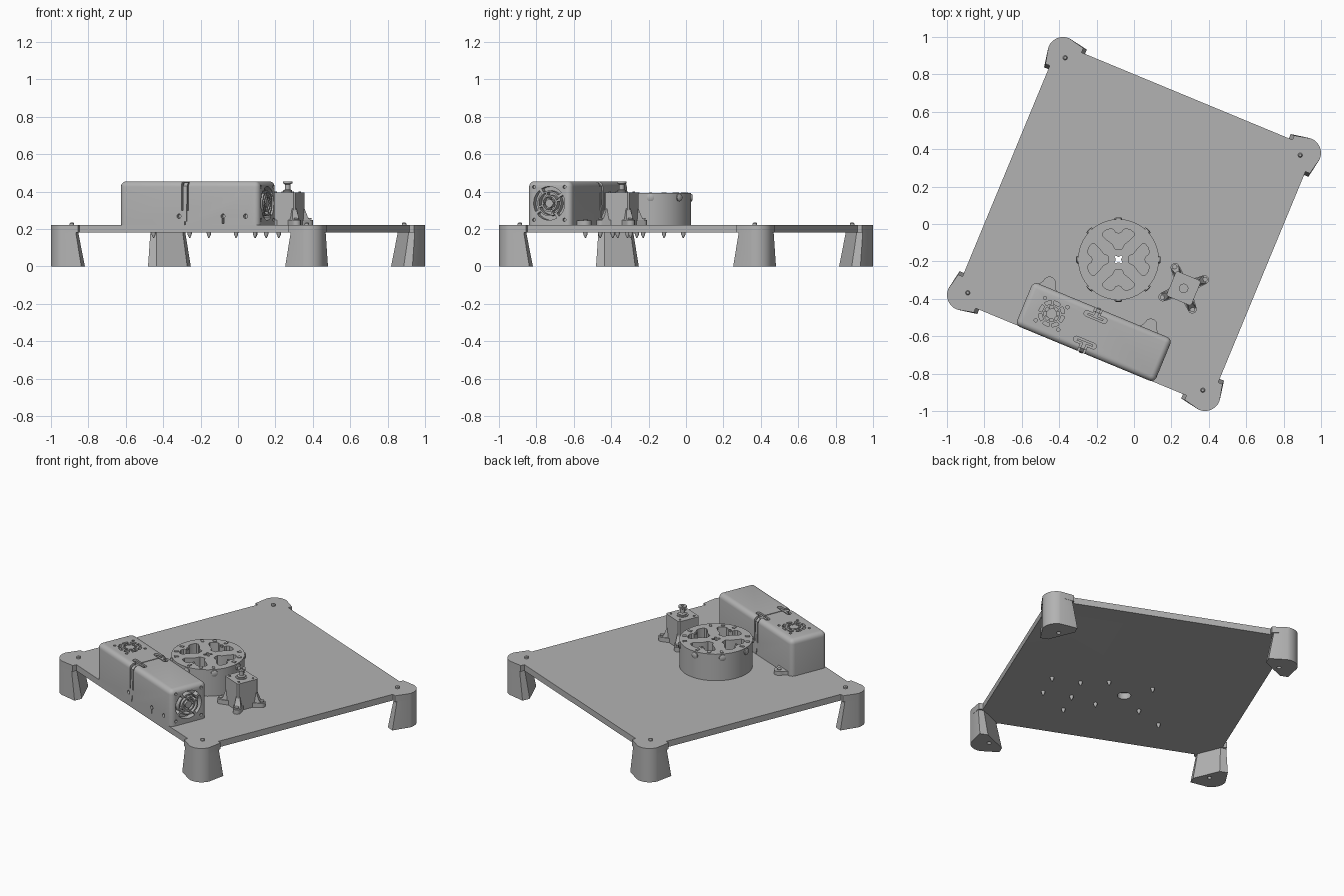
import bpy, bmesh
from math import sin, cos, pi, radians
from mathutils import Matrix, Vector

if "Cube" in bpy.data.objects:
    bpy.data.objects.remove(bpy.data.objects["Cube"], do_unlink=True)

grey = bpy.data.materials.new("plain grey")
grey.use_nodes = True
grey.diffuse_color = (0.45, 0.45, 0.45, 1)
grey.node_tree.nodes["Principled BSDF"].inputs["Base Color"].default_value = grey.diffuse_color

ROT = Matrix.Rotation(radians(-22.5), 4, "Z")           # whole assembly is turned
SIDE = Matrix(((0, 0, 1, 0), (1, 0, 0, 0), (0, 1, 0, 0), (0, 0, 0, 1)))
FRONT = Matrix.Rotation(pi / 2, 4, "X")
parts = []


def T(x, y, z=0):
    return Matrix.Translation((x, y, z))


def turn(a):
    return Matrix.Rotation(a, 4, "Z")


def finish(name, bm, m):
    bmesh.ops.transform(bm, matrix=m, verts=bm.verts)
    bmesh.ops.recalc_face_normals(bm, faces=bm.faces)
    mesh = bpy.data.meshes.new(name)
    bm.to_mesh(mesh)
    bm.free()
    mesh.materials.clear()
    mesh.materials.append(grey)
    ob = bpy.data.objects.new(name, mesh)
    bpy.context.collection.objects.link(ob)
    parts.append(ob)
    return ob


def loft(name, sections, m=ROT):
    """Solid through equal-length outlines given as (outline, z)."""
    bm = bmesh.new()
    rings = [[bm.verts.new((x, y, z)) for x, y in loop] for loop, z in sections]
    n = len(rings[0])
    for a, b in zip(rings, rings[1:]):
        for i in range(n):
            bm.faces.new((a[i], a[(i + 1) % n], b[(i + 1) % n], b[i]))
    bm.faces.new(rings[0])
    bm.faces.new(rings[-1])
    return finish(name, bm, m)


def prism(name, loops, z0, z1, m=ROT):
    """Extruded outline; nested loops become holes."""
    cu = bpy.data.curves.new(name, "CURVE")
    cu.dimensions, cu.fill_mode, cu.extrude = "2D", "BOTH", (z1 - z0) / 2
    for loop in loops:
        sp = cu.splines.new("POLY")
        sp.points.add(len(loop) - 1)
        for p, (x, y) in zip(sp.points, loop):
            p.co = (x, y, 0, 1)
        sp.use_cyclic_u = True
    tmp = bpy.data.objects.new("outline", cu)
    bpy.context.collection.objects.link(tmp)
    mesh = bpy.data.meshes.new_from_object(tmp.evaluated_get(bpy.context.evaluated_depsgraph_get()))
    bm = bmesh.new()
    bm.from_mesh(mesh)
    bmesh.ops.remove_doubles(bm, verts=bm.verts, dist=1e-5)
    bpy.data.objects.remove(tmp, do_unlink=True)
    bpy.data.curves.remove(cu)
    bpy.data.meshes.remove(mesh)
    return finish(name, bm, m @ T(0, 0, (z0 + z1) / 2))


def arc(r, a0=0, a1=2 * pi, n=32, c=(0, 0), closed=True):
    k = n if closed else n - 1
    return [(c[0] + r * cos(a0 + (a1 - a0) * i / k), c[1] + r * sin(a0 + (a1 - a0) * i / k)) for i in range(n)]


def rect(x0, x1, y0, y1):
    return [(x0, y0), (x1, y0), (x1, y1), (x0, y1)]


def cyl(name, levels, m=ROT, n=24):
    return loft(name, [(arc(r, n=n), z) for r, z in levels], m)


def slots(rings, count, gap, c=(0, 0)):
    """Concentric arc slots of a fan grille."""
    out = []
    for k, (r0, r1) in enumerate(rings):
        for i in range(count):
            a0, a1 = (2 * pi * (i + t) / count + 0.3 * k for t in (gap, 1 - gap))
            out.append(arc(r0, a0, a1, 8, c, False) + arc(r1, a1, a0, 8, c, False))
    return out


def carve(ob, cutters):
    for c in cutters:
        mod = ob.modifiers.new("cut", "BOOLEAN")
        mod.operation, mod.solver, mod.object = "DIFFERENCE", "EXACT", c
    mesh = bpy.data.meshes.new_from_object(ob.evaluated_get(bpy.context.evaluated_depsgraph_get()))
    ob.modifiers.clear()
    ob.data = mesh
    for c in cutters:
        parts.remove(c)
        bpy.data.objects.remove(c, do_unlink=True)


# Base plate with a rounded ear at each corner
def corner(end, edge):
    half = [(end, edge), (end, 0.765)]
    return half + arc(0.085, pi / 2, 0, 10, (0.70, 0.70), False) + [(y, x) for x, y in reversed(half)]


DRUM = (-0.083, -0.19)
outline = []
for k in range(4):
    q = Matrix.Rotation(-k * pi / 2, 2)
    outline += [tuple(q @ Vector(p)) for p in corner(0.61, 0.74)]
hub = ROT.inverted() @ Vector((*DRUM, 0))
prism("base_plate", [outline, arc(0.04, c=(hub.x, hub.y))], 0.18, 0.22)

# Corner legs, slightly wider at the floor
for k in range(4):
    m = ROT @ turn(k * pi / 2)
    leg = loft("leg", [(corner(0.59, 0.715), 0), (corner(0.622, 0.73), 0.1805)], m)
    carve(leg, [cyl("cutter", [(0.013, -0.1), (0.013, 0.05)], m @ T(0.68, 0.68), 16)])
    cyl("leg_screw", [(0.012, 0.215), (0.012, 0.229), (0.007, 0.234)], m @ T(0.68, 0.68), 16)


def fixing(m, z):
    """Screw head at height z and its tip under the plate."""
    cyl("screw_head", [(0.013, z), (0.013, z + 0.008)], m, 16)
    cyl("screw_tip", [(0.012, 0.18), (0.011, 0.17), (0.003, 0.152)], m, 12)


# Long housing with rounded edges
FACE, BACK, TOP = -0.742, -0.49, 0.455
bm = bmesh.new()
bmesh.ops.create_cube(bm, size=1)
bmesh.ops.transform(bm, verts=bm.verts, matrix=T(0.0225, (FACE + BACK) / 2, (0.22 + TOP) / 2)
                    @ Matrix.Diagonal((0.805, BACK - FACE, TOP - 0.22, 1)))
bmesh.ops.bevel(bm, geom=[e for e in bm.edges if max(v.co.z for v in e.verts) > 0.3],
                offset=0.03, segments=5, profile=0.5, affect="EDGES")
housing = finish("housing", bm, ROT)

# Seam, grilles, latch slots and keyholes cut into the housing
FAN, FAN2 = (-0.223, -0.612), (-0.616, 0.337)
cuts = [prism("cutter", [rect(-0.9, -0.3, 0, 0.6), rect(FACE + 0.008, BACK - 0.008, 0.1, TOP - 0.008)],
              -0.003, 0.003, ROT @ SIDE),
        prism("cutter", slots([(0.028, 0.042), (0.052, 0.07)], 8, 0.14, FAN), 0.42, 0.5),
        prism("cutter", slots([(0.022, 0.036), (0.045, 0.06), (0.068, 0.09)], 4, 0.06, FAN2),
              0.39, 0.5, ROT @ SIDE)]
cuts.append(prism("cutter", [arc(0.009, n=12, c=(FAN[0] + x, FAN[1] + y)) for x in (-.065, .065)
                             for y in (-.065, .065)], 0.44, 0.5))
cuts.append(prism("cutter", [arc(0.009, n=12, c=(FAN2[0] + x, FAN2[1] + y)) for x in (-.088, .088)
                             for y in (-.088, .088)], 0.41, 0.5, ROT @ SIDE))
cuts.append(prism("cutter", [arc(0.012, n=16, c=(x, 0.268)) for x in (-0.035, 0.22, 0.35)],
                  0.715, 0.8, ROT @ FRONT))
cuts.append(prism("cutter", [rect(0.215, 0.225, 0.228, 0.275)], 0.717, 0.8, ROT @ FRONT))
for v, wall, s in ((-0.686, FACE, -1), (-0.538, BACK, 1)):
    capsule = (arc(0.015, pi / 2, 3 * pi / 2, 8, (-0.05, v), False)
               + arc(0.015, -pi / 2, pi / 2, 8, (0.05, v), False))
    cuts.append(prism("cutter", [capsule], TOP - 0.02, 0.5))
    # groove over the edge and down the wall
    y0, y1 = sorted((v, wall + s * 0.05))
    cuts.append(prism("cutter", [rect(-0.02, 0.02, y0, y1)], TOP - 0.022, 0.52))
    y0, y1 = sorted((wall - s * 0.02, wall + s * 0.06))
    cuts.append(prism("cutter", [rect(-0.021, 0.021, y0, y1)], 0.30, 0.53))
    # latch strap lying in the groove
    path = [(v, TOP - 0.022), (v, TOP - 0.006), (wall - s * 0.022, TOP - 0.006), (wall - s * 0.003, TOP - 0.025),
            (wall + s * 0.004, 0.24), (wall - s * 0.022, 0.24), (wall - s * 0.022, TOP - 0.022)]
    prism("latch_strap", [path], -0.011, 0.011, ROT @ SIDE)
    prism("latch_bar", [rect(-0.045, 0.045, v - 0.006, v + 0.006)], TOP - 0.022, TOP - 0.004)
carve(housing, cuts)

# Mounting tabs behind the housing
for u in (-0.297, 0.29):
    tab = [(u + 0.06, BACK - 0.01), (u + 0.042, BACK + 0.012)] + arc(0.034, 0, pi, 12, (u, -0.464), False)
    prism("housing_tab", [tab + [(u - 0.042, BACK + 0.012), (u - 0.06, BACK - 0.01)]], 0.22, 0.245)
    fixing(ROT @ T(u, -0.462), 0.243)

# Round drum with four lobed openings and a star bore
half = [(0.055, 0.018), (0.08, 0.03), (0.105, 0.062), (0.125, 0.082), (0.142, 0.084), (0.158, 0.066),
        (0.165, 0.04), (0.158, 0.024), (0.145, 0.017)]
lobe = half + [(x, -y) for x, y in reversed(half)]
loops = [arc(0.216, n=64), [p for i in range(8) for p in
         arc(0.026 if i % 2 else 0.015, i * pi / 4 - 0.2, i * pi / 4 + 0.2, 2, closed=False)]]
for k in range(4):
    q = Matrix.Rotation(k * pi / 2, 2)
    loops.append([tuple(q @ Vector(p)) for p in lobe])
C = T(*DRUM)
prism("drum", loops, 0.22, 0.392, C)
for k in range(8):
    m = C @ turn(k * pi / 4)
    cyl("drum_side_bolt", [(0.02, 0.2), (0.02, 0.222), (0.012, 0.226)], m @ T(0, 0, 0.368) @ SIDE, 16)
    prism("drum_clip", [rect(0.175, 0.2, -0.008, 0.008)], 0.388, 0.396, m)
for k in range(4):
    m = C @ turn(radians(22.5) + k * pi / 2)
    fixing(m @ T(0.19, 0), 0.388)
    cyl("drum_rib_screw", [(0.008, 0.385), (0.008, 0.396)], C @ turn(k * pi / 2) @ T(0.145, 0), 12)

# Square motor with splayed feet and a spool on its shaft
M = ROT @ T(0.377, -0.216)
h, c = 0.072, 0.008
body = [(h, c - h), (h, h - c), (h - c, h), (c - h, h), (-h, h - c), (-h, c - h), (c - h, -h), (h - c, -h)]
loft("motor_body", [(body, 0.22), (body, 0.395)], M)
cyl("motor_collar", [(0.034, 0.39), (0.034, 0.4)], M)
cyl("spool", [(0.024, 0.395), (0.024, 0.406), (0.014, 0.412), (0.014, 0.438), (0.025, 0.444), (0.025, 0.455),
              (0.009, 0.455), (0.009, 0.447)], M)
for k in range(4):
    m = M @ turn(pi / 4 + k * pi / 2)
    foot = [(0.06, -0.03), (0.12, -0.024)] + arc(0.024, -pi / 2, pi / 2, 10, (0.12, 0), False) + [(0.06, 0.03)]
    prism("motor_foot", [foot], 0.22, 0.248, m)
    loft("motor_gusset", [(rect(0.06, 0.128, -0.022, 0.022), 0.24), (rect(0.06, 0.11, -0.018, 0.018), 0.262),
                          (rect(0.06, 0.092, -0.012, 0.012), 0.31)], m)
    fixing(m @ T(0.124, 0), 0.25)
    cyl("motor_screw", [(0.007, 0.39), (0.007, 0.399)], m @ T(0.07, 0), 12)

# Smooth shading with sharp edges kept
bpy.ops.object.select_all(action="DESELECT")
for ob in parts:
    ob.select_set(True)
bpy.context.view_layer.objects.active = housing
bpy.ops.object.shade_smooth_by_angle(angle=radians(30))
